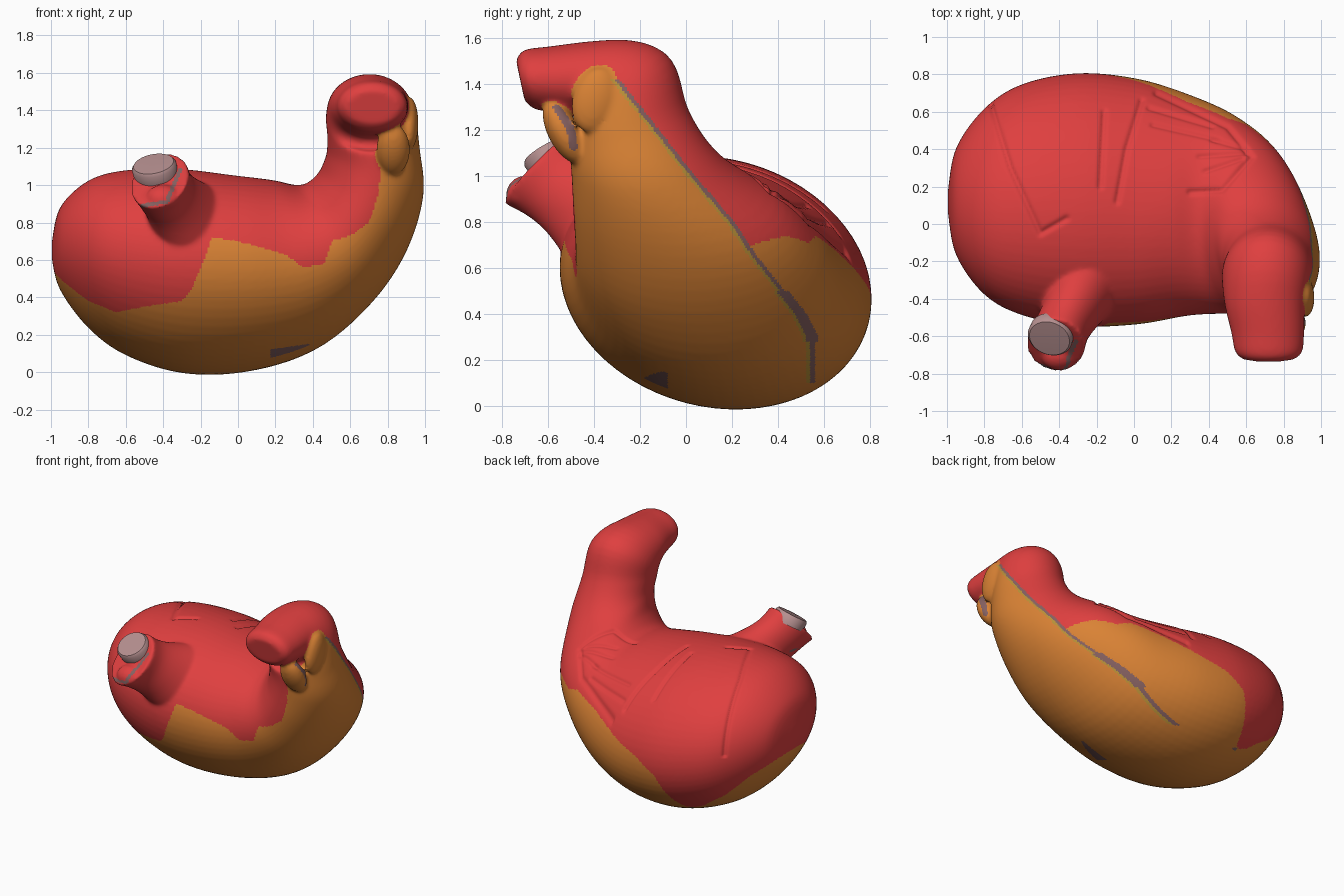
import bpy, bmesh, math
from mathutils import Vector, Matrix

if "Cube" in bpy.data.objects:
    bpy.data.objects.remove(bpy.data.objects["Cube"])


def material(name, col):
    m = bpy.data.materials.new(name)
    m.diffuse_color = (*col, 1)
    m.use_nodes = True
    m.node_tree.nodes["Principled BSDF"].inputs["Base Color"].default_value = m.diffuse_color
    return m


red = material("red wall", (0.74, 0.05, 0.05))
orange = material("orange muscle", (0.70, 0.225, 0.035))
mauve = material("mauve groove", (0.24, 0.12, 0.12))
yellow = material("yellow edge", (0.50, 0.29, 0.04))
pink = material("pale pink lining", (0.47, 0.28, 0.28))


def spline(rows, steps=6):
    """Catmull-Rom through rows of numbers."""
    out = []
    for i in range(len(rows) - 1):
        p = [Vector(rows[min(max(i + k, 0), len(rows) - 1)]) for k in (-1, 0, 1, 2)]
        for s in range(steps):
            t = s / steps
            out.append(0.5 * (2 * p[1] + (p[2] - p[0]) * t
                              + (2 * p[0] - 5 * p[1] + 4 * p[2] - p[3]) * t * t
                              + (3 * p[1] - p[0] - 3 * p[2] + p[3]) * t ** 3))
    return out + [Vector(rows[-1])]


def loft(bm, rings):
    loops = [[bm.verts.new(c) for c in ring] for ring in rings]
    n = len(loops[0])
    faces = []
    for a, b in zip(loops, loops[1:]):
        for i in range(n):
            j = (i + 1) % n
            faces.append(bm.faces.new((a[i], a[j], b[j], b[i])))
    faces.append(bm.faces.new(loops[0][::-1]))
    faces.append(bm.faces.new(loops[-1]))
    bmesh.ops.recalc_face_normals(bm, faces=faces)


def ring(c, u, w, n=64):
    return [c + u * math.cos(2 * math.pi * i / n) + w * math.sin(2 * math.pi * i / n) for i in range(n)]


# Main sac: centre xyz, angle toward outer curve, two radii, forward bend
stations = [
    (-0.995, .12, .65, -90, .05, .06, -5), (-0.95, .12, .66, -90, .22, .29, -6),
    (-0.8, .12, .63, -90, .39, .50, -6), (-0.6, .13, .585, -90, .49, .62, -6),
    (-0.3, .13, .54, -90, .54, .68, -6), (0.02, .12, .525, -88, .52, .66, -6),
    (.30, .10, .57, -77, .465, .59, -4), (.52, .05, .68, -60, .37, .53, 0),
    (.66, -.03, .85, -40, .315, .46, 0), (.73, -.17, 1.05, -21, .28, .33, 3),
    (.725, -.25, 1.22, -8, .25, .27, 14), (.71, -.29, 1.36, 0, .24, .265, 42),
    (.70, -.43, 1.415, 0, .215, .175, 80), (.715, -.58, 1.42, 0, .195, .145, 92),
    (.72, -.68, 1.42, 0, .18, .13, 100), (.72, -.72, 1.415, 0, .14, .09, 102)]
bm = bmesh.new()
rings = []
for s in spline(stations):
    a, b = math.radians(s[3]), math.radians(s[6])
    rings.append(ring(Vector(s[:3]), Vector((math.cos(a), 0, math.sin(a))) * s[4],
                      Vector((0, math.cos(b), math.sin(b))) * s[5]))
loft(bm, rings)

# Inlet tube: centre xyz and radius
axis = Vector((-.2, -.7, .68)).normalized()
side = axis.cross(Vector((0, 0, 1))).normalized()
up = side.cross(axis)
inlet = [(-.22, -.15, .72, .32), (-.26, -.32, .81, .235), (-.33, -.46, .90, .18),
         (-.385, -.56, .965, .165), (-.42, -.65, 1.025, .175)]
loft(bm, [ring(Vector(s[:3]), side * s[3] * .9, up * s[3] * 1.15) for s in spline(inlet)])

# Lip under the inlet and muscle tongues at the outlet: centre, radii, tilt
lip = ((-.40, -.715, .935), (.09, .075, .06), 45)
tongues = [((.915, -.395, 1.33), (.05, .10, .145), -15), ((.83, -.53, 1.19), (.09, .07, .15), 28)]


def blob_matrix(t):
    return Matrix.LocRotScale(Vector(t[0]), Matrix.Rotation(math.radians(t[2]), 3, 'X'), Vector(t[1]))


for t in [lip] + tongues:
    bmesh.ops.create_uvsphere(bm, u_segments=24, v_segments=16, radius=1, matrix=blob_matrix(t))
mesh = bpy.data.meshes.new("stomach_body")
bm.to_mesh(mesh)
bm.free()
body = bpy.data.objects.new("stomach_body", mesh)
bpy.context.collection.objects.link(body)

# Fuse into one skin
rm = body.modifiers.new("fuse", 'REMESH')
rm.mode = 'VOXEL'
rm.voxel_size = 0.0105
sm = body.modifiers.new("soften", 'SMOOTH')
sm.factor = 0.5
sm.iterations = 14
skin = bpy.data.meshes.new_from_object(body.evaluated_get(bpy.context.evaluated_depsgraph_get()))
body.modifiers.clear()
body.data = skin
skin.name = "stomach_body"


def seg_dist(p, pts):
    best = 9
    for a, b in zip(pts, pts[1:]):
        a, b = Vector(a), Vector(b)
        t = max(0, min(1, (p - a).dot(b - a) / (b - a).length_squared))
        best = min(best, (p - a - (b - a) * t).length)
    return best


# Creases and folded pocket on the upper back, laid out in top view
creases = [[(-.77, .65), (-.66, .3), (-.5, -.05), (-.36, .03)], [(-.18, .2), (-.16, .6)],
           [(-.09, .12), (-.04, .4), (.04, .66)],
           [(.12, .70), (.5, .52), (.63, .36), (.47, .18), (.3, .17)]]
folds = [[(.08, .62), (.42, .52)], [(.1, .53), (.45, .45)], [(.35, .36), (.6, .38)],
         [(.38, .28), (.58, .35)], [(.42, .45), (.6, .40)]]
moves = []
for v in skin.vertices:
    if v.normal.z > 0.1 and -.1 < v.co.y and v.co.x < .66:
        p = v.co.xy
        d = sum(.013 * math.exp(-(seg_dist(p, c) / .014) ** 2) for c in creases)
        d += sum(.010 * math.exp(-(seg_dist(p, c) / .012) ** 2) for c in folds)
        moves.append((v.index, v.normal * -d))
for i, d in moves:
    skin.vertices[i].co += d


def interp(x, pts):
    if x <= pts[0][0]:
        return pts[0][1]
    for (x0, y0), (x1, y1) in zip(pts, pts[1:]):
        if x <= x1:
            return y0 + (y1 - y0) * (x - x0) / (x1 - x0)
    return pts[-1][1]


# Colour borders: height by x for front and back, and the seam's y by height
front = [(-1, .55), (-.93, .48), (-.8, .38), (-.65, .32), (-.5, .35), (-.3, .38), (-.25, .44),
         (-.18, .6), (-.14, .72), (0, .7), (.25, .63), (.35, .56), (.46, .58), (.5, .7), (.6, .73),
         (.7, .8), (.75, .95), (.77, 1.18), (.85, 1.25), (.92, 1.38)]
back = [(-1, .55), (-.9, .42), (-.75, .3), (-.6, .2), (-.5, .12), (-.42, .12), (-.3, .4),
        (-.15, .5), (0, .55), (.3, .68), (.5, .74), (.6, .71), (.72, .74), (.8, .72), (.9, .66)]
seam = [(.12, .55), (.3, .55), (.4, .5), (.5, .42), (.65, .3), (.8, .2), (1, .03), (1.42, -.3)]
rim = [(-.31, 1.08), (-.38, .91), (-.51, .89)]
cleft = [(-.49, 1.13), (-.50, 1.2), (-.56, 1.3)]
inside = [blob_matrix(t).inverted() for t in tongues]
for m in (red, orange, mauve, yellow):
    skin.materials.append(m)
for f in skin.polygons:
    x, y, z = f.center
    off = y - interp(z, seam)
    k = 1 if z < interp(x, front if off < 0 else back) else 0
    if y < -.5 and z > 1.1:
        k = 0
    if z > 1 and any((m @ f.center).length < 1.1 for m in inside):
        k = 1
    if x > -.45 and .1 < z < 1.42 and (x > .6 or z < .72):
        half = .026 if .28 < z < .5 else .011
        if abs(off) < half:
            k = 2
        elif -half - .016 < off < 0:
            k = 3
    if .17 < x < .38 and -.2 < y < -.08 and abs(z - .11 - .15 * (x - .27)) < .025:
        k = 2
    if y < -.5 and x < -.2 and seg_dist(Vector((x, z)), rim) < .011:
        k = 2
    if x > .87 and seg_dist(Vector((y, z)), cleft) < .018:
        k = 2
    f.material_index = k
    f.use_smooth = True

# Cut face of the inlet tube
me = bpy.data.meshes.new("inlet_lining")
bm = bmesh.new()
c = Vector((-.445, -.595, 1.085))
axis = Vector((-.2, -.5, .84)).normalized()
side = axis.cross(Vector((0, 0, 1))).normalized()
up = side.cross(axis)
loft(bm, [ring(c + axis * h, side * r, up * r * .92) for h, r in
          ((-.04, .12), (.018, .122), (.034, .11), (.036, .06))])
bm.to_mesh(me)
bm.free()
me.materials.append(pink)
lining = bpy.data.objects.new("inlet_lining", me)
bpy.context.collection.objects.link(lining)
bpy.context.view_layer.objects.active = lining
lining.select_set(True)
bpy.ops.object.shade_smooth_by_angle(angle=math.radians(40))
